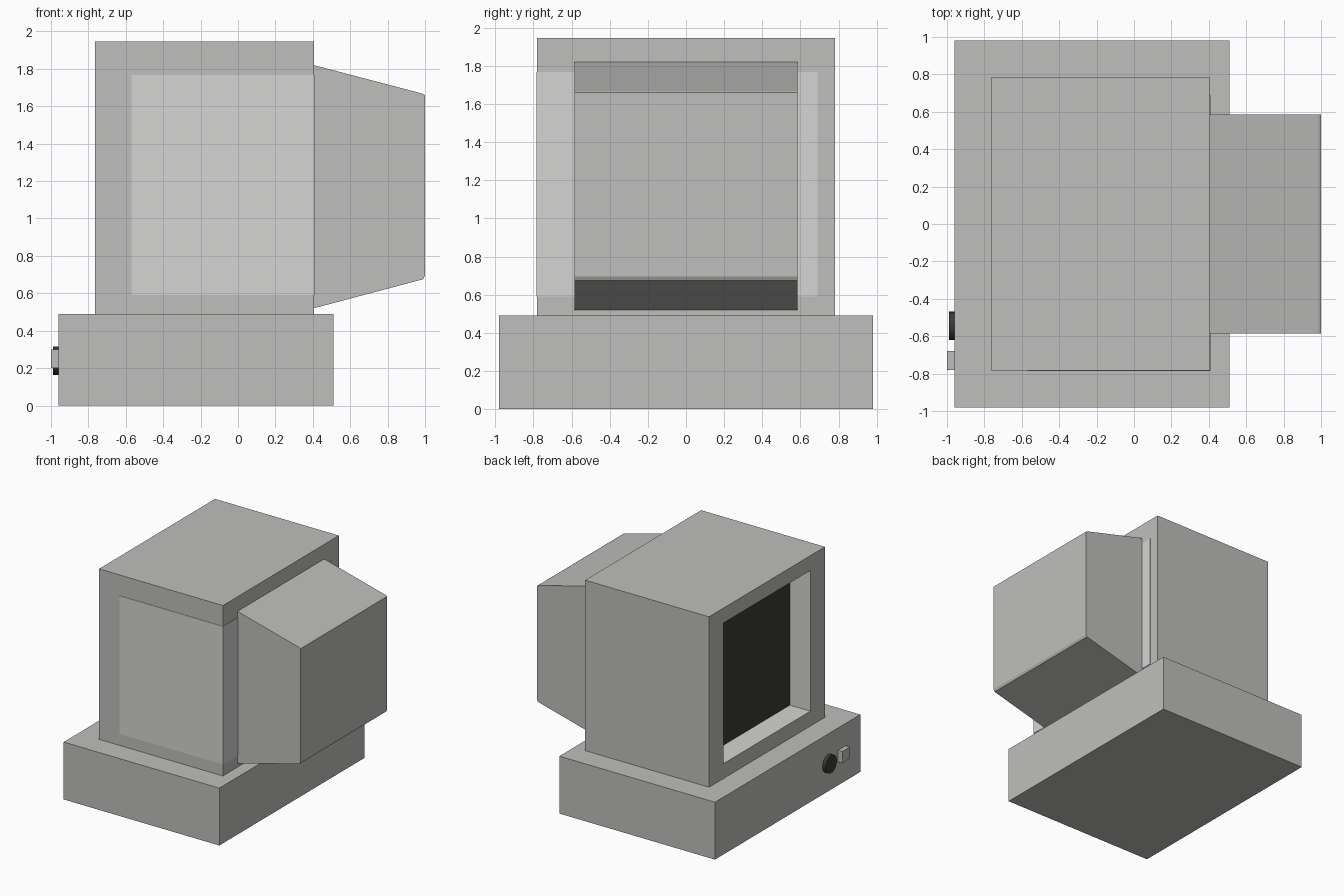
import bpy, bmesh, math
from mathutils import Matrix, Vector

if "Cube" in bpy.data.objects:
    bpy.data.objects.remove(bpy.data.objects["Cube"])


def material(name, rgb):
    m = bpy.data.materials.new(name)
    m.diffuse_color = (*rgb, 1.0)
    m.use_nodes = True
    m.node_tree.nodes["Principled BSDF"].inputs["Base Color"].default_value = m.diffuse_color
    return m


CASE = material("case grey", (0.52, 0.52, 0.505))
LIGHT = material("light grey", (0.66, 0.66, 0.655))
BLACK = material("glass black", (0.042, 0.043, 0.036))


def finish(name, bm, *mats):
    bmesh.ops.recalc_face_normals(bm, faces=bm.faces)
    mesh = bpy.data.meshes.new(name)
    bm.to_mesh(mesh)
    bm.free()
    for m in mats:
        mesh.materials.append(m)
    ob = bpy.data.objects.new(name, mesh)
    bpy.context.collection.objects.link(ob)
    return ob


def box_bm(x, y, z):
    bm = bmesh.new()
    size = Vector((x[1] - x[0], y[1] - y[0], z[1] - z[0]))
    mid = Vector((x[0] + x[1], y[0] + y[1], z[0] + z[1])) / 2
    bmesh.ops.create_cube(bm, size=1, matrix=Matrix.Translation(mid) @ Matrix.Diagonal((*size, 1)))
    return bm


def box(name, x, y, z, mat):
    return finish(name, box_bm(x, y, z), mat)


# Wide flat base unit
box("base_unit", (-0.96, 0.51), (-0.98, 0.98), (0, 0.49), CASE)

# Monitor housing with a screen recess sunk into its -x face
bm = box_bm((-0.765, 0.405), (-0.782, 0.782), (0.49, 1.945))
bm.normal_update()
screen = min(bm.faces, key=lambda f: f.normal.x)
bmesh.ops.inset_individual(bm, faces=[screen], thickness=0.18)
for v in screen.verts:
    v.co.y = math.copysign(0.585, v.co.y)
bm.normal_update()
walls = bmesh.ops.inset_individual(bm, faces=[screen], thickness=0.0, depth=-0.193)["faces"]
for f in walls:
    f.material_index = 1
screen.material_index = 2
finish("monitor_housing", bm, CASE, LIGHT, BLACK)

# Light inner block, showing just proud of the -y and +x sides
box("inner_block", (-0.57, 0.408), (-0.785, 0.69), (0.59, 1.768), LIGHT)

# Tapered tube cover at the rear: side profile extruded across y
profile = [(0.405, 0.52), (0.405, 1.82), (0.985, 1.668), (1.0, 1.66), (1.0, 0.695), (0.99, 0.675)]
bm = bmesh.new()
side = bm.faces.new([bm.verts.new((x, -0.585, z)) for x, z in profile])
ext = bmesh.ops.extrude_face_region(bm, geom=[side])["geom"]
bmesh.ops.translate(bm, vec=(0, 1.17, 0),
                    verts=[g for g in ext if isinstance(g, bmesh.types.BMVert)])
finish("tube_cover", bm, CASE)

# Round knob and square button on the base
bm = bmesh.new()
bmesh.ops.create_cone(bm, cap_ends=True, segments=32, radius1=0.076, radius2=0.076, depth=0.04,
                      matrix=Matrix.Translation((-0.97, -0.545, 0.24)) @ Matrix.Rotation(math.pi / 2, 4, 'Y'))
knob = finish("knob", bm, BLACK)
bpy.context.view_layer.objects.active = knob
knob.select_set(True)
bpy.ops.object.shade_smooth_by_angle(angle=math.radians(35))
box("button", (-1.0, -0.95), (-0.78, -0.68), (0.2, 0.3), CASE)
